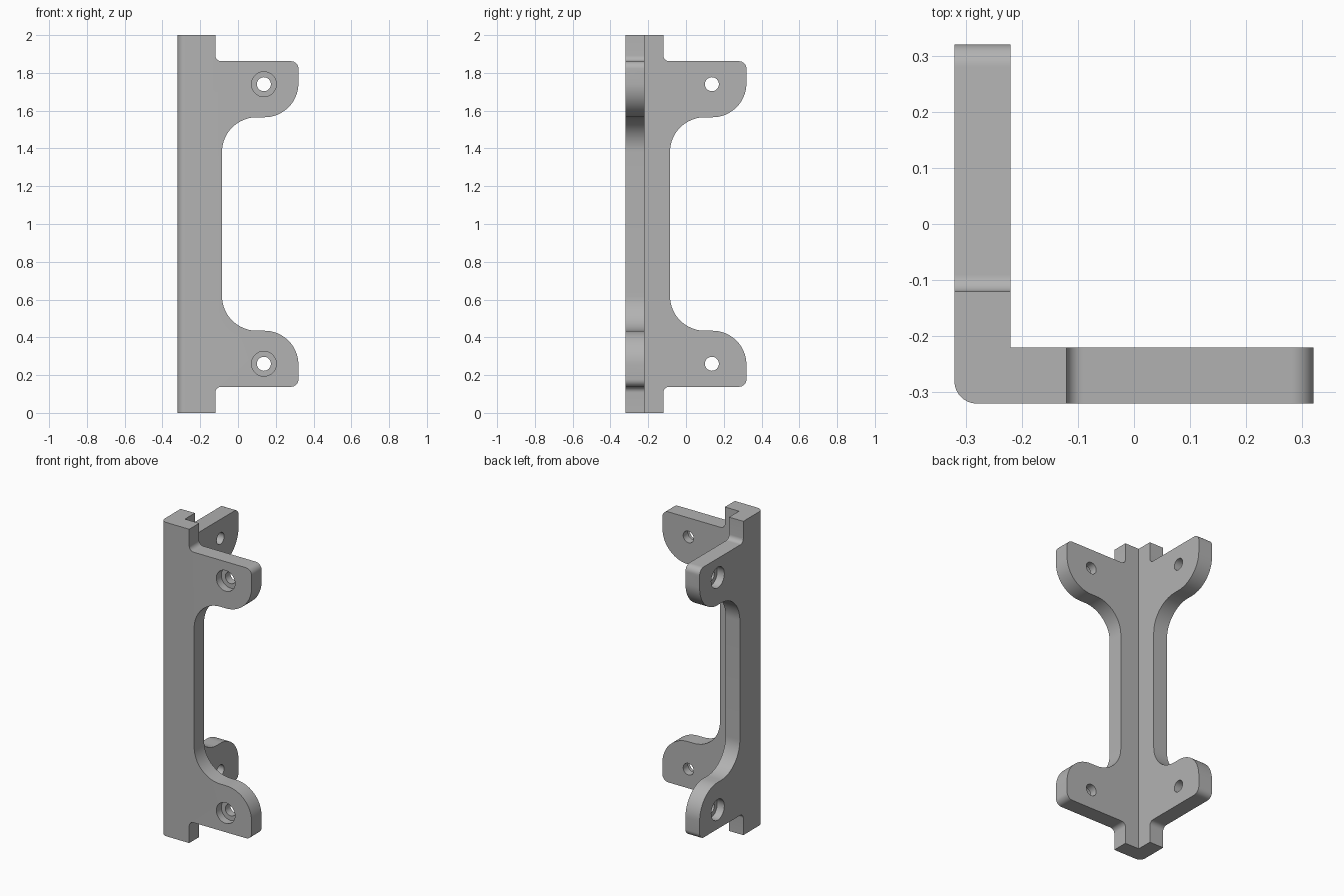
import bpy, bmesh, math
from mathutils import Matrix

if "Cube" in bpy.data.objects:
    bpy.data.objects.remove(bpy.data.objects["Cube"])

MIN, INNER = -0.32, -0.22      # outer and inner planes of both plates
HOLE_U, HOLE_R, BORE_R, BORE_DEPTH = 0.137, 0.037, 0.066, 0.05


def arc(cu, cv, r, a0, a1, n):
    return [(cu + r * math.cos(math.radians(a0 + (a1 - a0) * i / n)),
             cv + r * math.sin(math.radians(a0 + (a1 - a0) * i / n))) for i in range(n + 1)]


def prism(name, points, low, high, place):
    """Extrude a 2D outline from low to high; place maps (u, v, depth) to x, y, z."""
    bm = bmesh.new()
    base = bm.faces.new([bm.verts.new(place(u, v, low)) for u, v in points])
    geo = bmesh.ops.extrude_face_region(bm, geom=[base])
    shift = tuple(b - a for a, b in zip(place(0, 0, low), place(0, 0, high)))
    bmesh.ops.translate(bm, vec=shift, verts=[g for g in geo["geom"] if isinstance(g, bmesh.types.BMVert)])
    bmesh.ops.recalc_face_normals(bm, faces=bm.faces)
    mesh = bpy.data.meshes.new(name)
    bm.to_mesh(mesh)
    bm.free()
    obj = bpy.data.objects.new(name, mesh)
    bpy.context.collection.objects.link(obj)
    return obj


def front(u, v, d):
    return (u, d, v)


def side(u, v, d):
    return (d, u, v)


def up(u, v, d):
    return (u, v, d)


def cut(target, tool, operation):
    mod = target.modifiers.new("cut", "BOOLEAN")
    mod.object, mod.operation, mod.solver = tool, operation, "EXACT"
    bpy.context.view_layer.objects.active = target
    bpy.ops.object.modifier_apply(modifier=mod.name)
    bpy.data.objects.remove(tool, do_unlink=True)


# Angle section with a rounded outer corner
section = arc(-0.28, -0.28, 0.04, 180, 270, 10) + [
    (0.32, MIN), (0.32, INNER), (INNER, INNER), (INNER, 0.32), (MIN, 0.32)]
bracket = prism("corner_bracket", section, 0, 2, up)

# Upper half of the plate outline: notch, ear and waist, mirrored for the lower half
half = [(-0.12, 2.1)]
half += arc(-0.09, 1.892, 0.03, 180, 270, 8)
half += arc(0.28, 1.822, 0.04, 90, 0, 8)
half += arc(0.14, 1.745, 0.18, 0, -90, 20)
half += arc(0.10, 1.38, 0.185, 90, 180, 20)
outline = [(-0.5, 2.1)] + half + [(u, 2 - v) for u, v in reversed(half)] + [(-0.5, -0.1)]
for place in (front, side):
    cut(bracket, prism("outline_cutter", outline, -0.6, 0.6, place), "INTERSECT")

# Screw holes, counterbored from the outer faces
for place in (front, side):
    for z in (0.26, 1.74):
        for r, depth in ((HOLE_R, 0.2), (BORE_R, BORE_DEPTH)):
            circle = arc(HOLE_U, z, r, 0, 360, 32)[:-1]
            cut(bracket, prism("hole_cutter", circle, MIN - 0.1, MIN + depth, place), "DIFFERENCE")

# Finish
grey = bpy.data.materials.new("grey")
grey.diffuse_color = (0.45, 0.45, 0.45, 1)
grey.use_nodes = True
grey.node_tree.nodes["Principled BSDF"].inputs["Base Color"].default_value = grey.diffuse_color
bracket.data.materials.clear()
bracket.data.materials.append(grey)
for poly in bracket.data.polygons:
    poly.material_index = 0
bpy.ops.object.select_all(action="DESELECT")
bracket.select_set(True)
bpy.context.view_layer.objects.active = bracket
bpy.ops.object.shade_smooth_by_angle(angle=math.radians(30))
